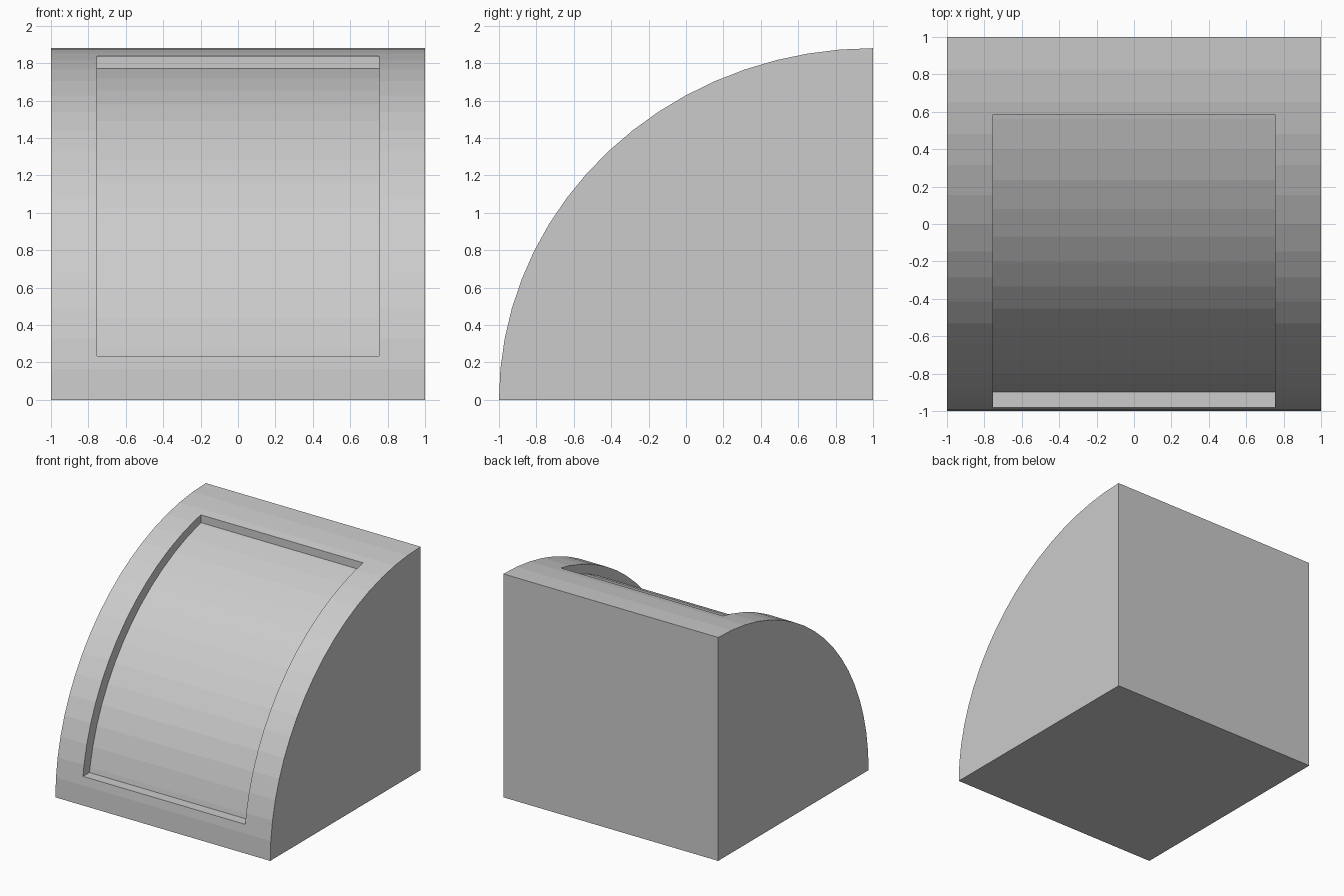
import bpy, bmesh
from math import sin, cos, radians, sqrt

if "Cube" in bpy.data.objects:
    bpy.data.objects.remove(bpy.data.objects["Cube"])

RY, RZ = 2.0, 1.88          # quarter-ellipse radii, centred on y = 1, z = 0


def prism(name, profile, half_width):
    """Extrude a (y, z) profile along x, centred on x = 0."""
    bm = bmesh.new()
    face = bm.faces.new([bm.verts.new((-half_width, y, z)) for y, z in profile])
    res = bmesh.ops.extrude_face_region(bm, geom=[face])
    verts = [v for v in res["geom"] if isinstance(v, bmesh.types.BMVert)]
    bmesh.ops.translate(bm, verts=verts, vec=(2 * half_width, 0, 0))
    bmesh.ops.recalc_face_normals(bm, faces=bm.faces)
    mesh = bpy.data.meshes.new(name)
    bm.to_mesh(mesh)
    bm.free()
    obj = bpy.data.objects.new(name, mesh)
    bpy.context.collection.objects.link(obj)
    return obj


# Curved block: 18 facets of 5 degrees
arc = [(1 - RY * cos(radians(5 * i)), RZ * sin(radians(5 * i))) for i in range(19)]
block = prism("curved_block", arc + [(1, 0)], 1.0)

# Pocket cutter: the same arc pushed inwards, with a level sill and upright top wall
DY, DZ = 0.08, -0.05
SILL, TOP = 0.235, 0.585
inner = [(y + DY, z + DZ) for y, z in arc]
inner = [(y, z) for y, z in inner if z > SILL + 0.01 and y < TOP - 0.01]
low = (1 + DY - RY * sqrt(1 - ((SILL - DZ) / RZ) ** 2), SILL)
high = (TOP, DZ + RZ * sqrt(1 - ((1 + DY - TOP) / RY) ** 2))
cutter = prism("pocket_cutter",
               [low] + inner + [high, (TOP, 2.2), (-1.3, 2.2), (-1.3, SILL)], 0.755)
cutter.hide_render = True

# Cut the recessed panel
mod = block.modifiers.new("pocket", "BOOLEAN")
mod.operation = "DIFFERENCE"
mod.solver = "EXACT"
mod.object = cutter
bpy.context.view_layer.objects.active = block
bpy.ops.object.modifier_apply(modifier=mod.name)
bpy.data.objects.remove(cutter)
